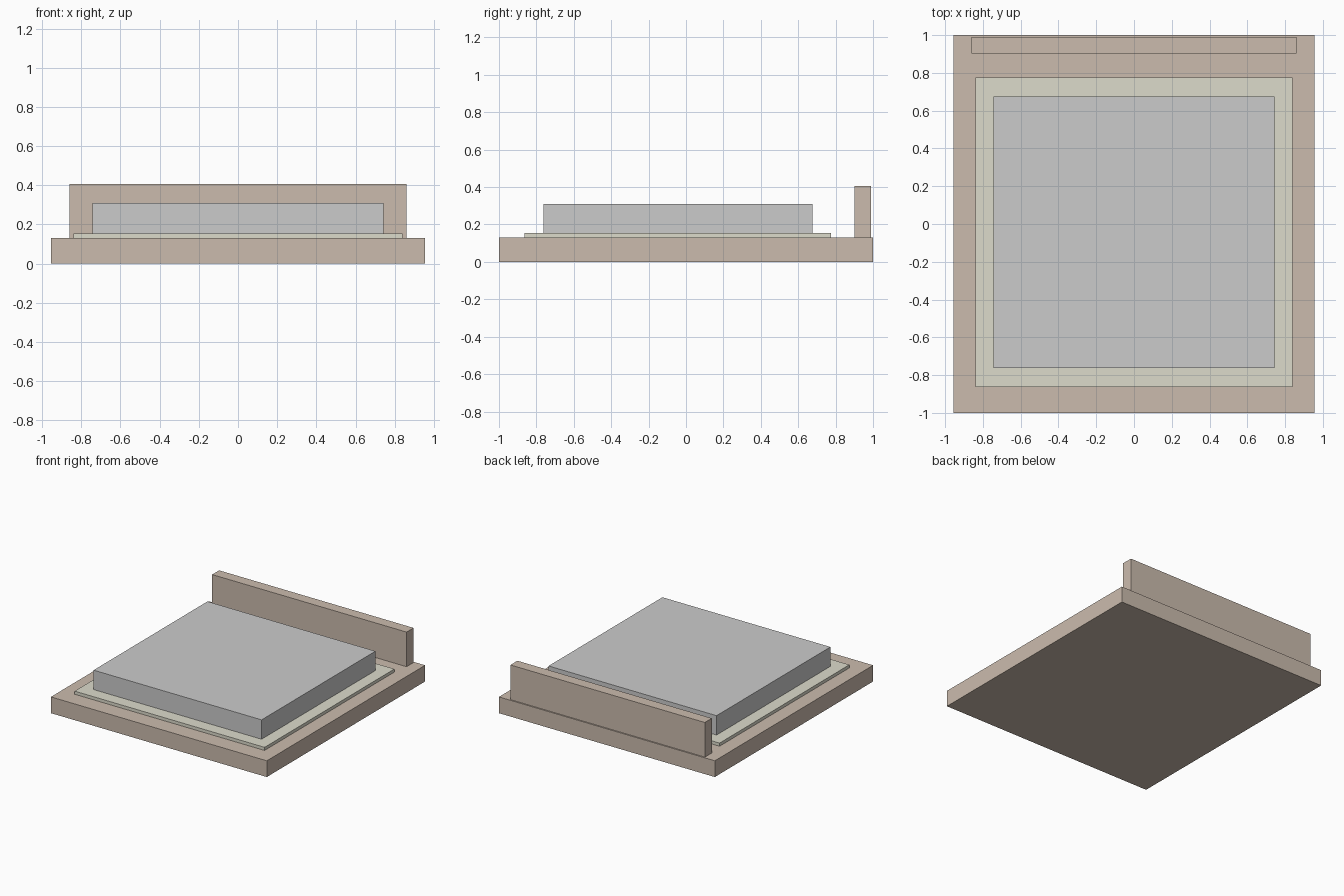
import bpy

if "Cube" in bpy.data.objects:
    bpy.data.objects.remove(bpy.data.objects["Cube"])


def material(name, rgb):
    m = bpy.data.materials.new(name)
    m.diffuse_color = (*rgb, 1.0)
    m.use_nodes = True
    m.node_tree.nodes["Principled BSDF"].inputs["Base Color"].default_value = m.diffuse_color
    return m


def box(name, x, y, z, mat=None):
    """Box from (min, max) ranges on each axis."""
    centre = [(a + b) / 2 for a, b in (x, y, z)]
    bpy.ops.mesh.primitive_cube_add(size=1, location=centre)
    ob = bpy.context.object
    ob.name = name
    ob.scale = [b - a for a, b in (x, y, z)]
    bpy.ops.object.transform_apply(location=False, rotation=False, scale=True)
    if mat:
        ob.data.materials.append(mat)
    return ob


wood = material("wood", (0.60, 0.50, 0.42))
straw = material("straw", (0.72, 0.71, 0.60))

# Low platform and headboard
box("platform", (-0.955, 0.955), (-1.0, 1.0), (0.0, 0.13), wood)
box("headboard", (-0.86, 0.86), (0.902, 0.99), (0.13, 0.407), wood)

# Thin mat with the mattress on top
box("mat", (-0.84, 0.84), (-0.864, 0.776), (0.13, 0.155), straw)
box("mattress", (-0.743, 0.743), (-0.763, 0.675), (0.155, 0.31))
